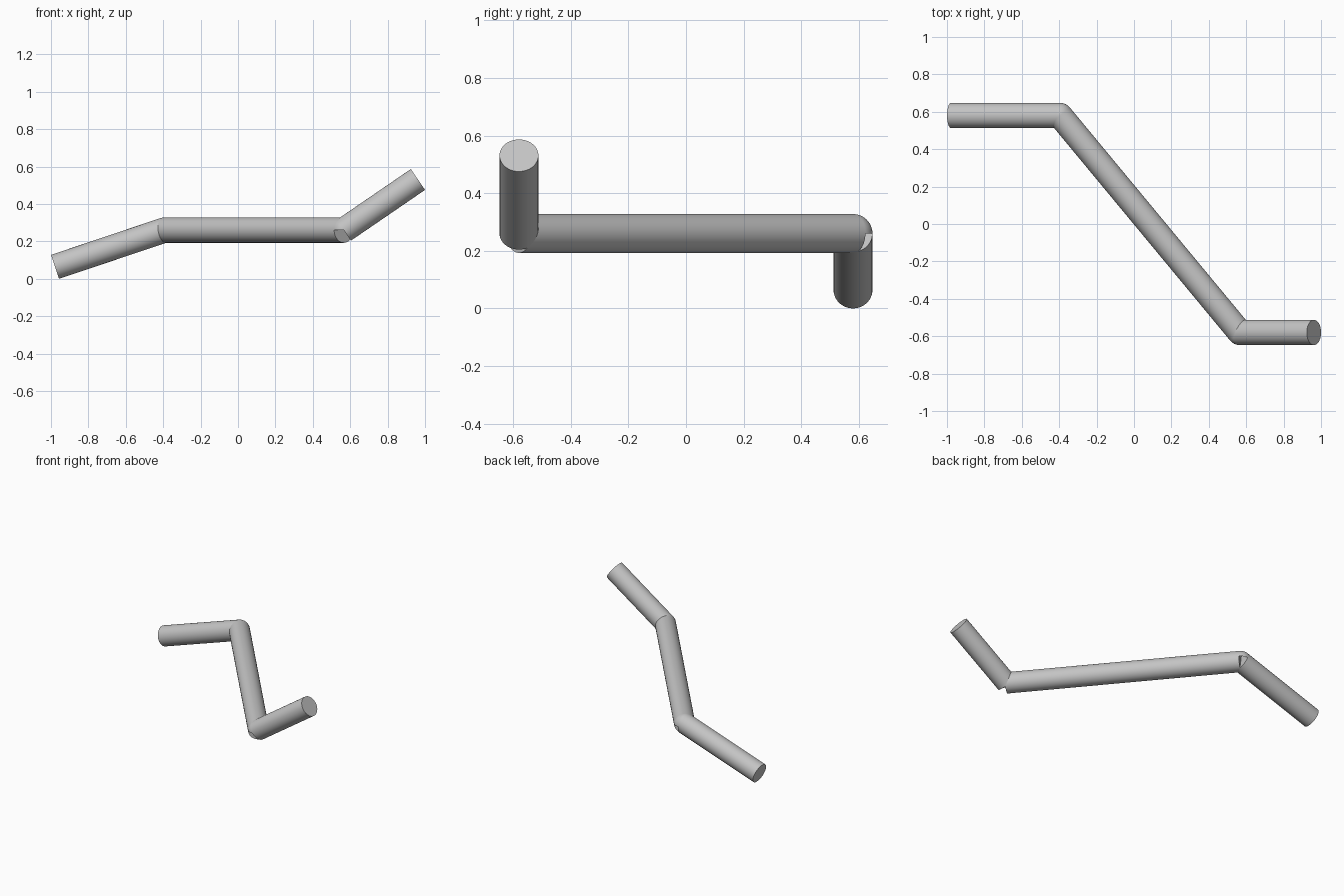
import bpy
import bmesh
from mathutils import Vector

cube = bpy.data.objects.get("Cube")
if cube:
    bpy.data.objects.remove(cube, do_unlink=True)

RADIUS = 0.0675
SIDES = 48

grey = bpy.data.materials.new("light_grey")
grey.use_nodes = True
grey.diffuse_color = (0.55, 0.55, 0.55, 1)
grey.node_tree.nodes["Principled BSDF"].inputs["Base Color"].default_value = (0.55, 0.55, 0.55, 1)


def finish(obj, name):
    obj.name = name
    obj.data.name = name
    obj.data.materials.append(grey)
    bpy.ops.object.select_all(action='DESELECT')
    obj.select_set(True)
    bpy.context.view_layer.objects.active = obj
    bpy.ops.object.shade_smooth_by_angle(angle=0.6)


def rod(name, start, end):
    """Flat-ended round bar between two points."""
    axis = end - start
    bpy.ops.mesh.primitive_cylinder_add(
        vertices=SIDES, radius=RADIUS, depth=axis.length, location=(start + end) / 2,
        rotation=axis.to_track_quat('Z', 'Y').to_euler())
    finish(bpy.context.object, name)


def dome(name, centre):
    """Upper half of a ball, closed underneath, rounding the top of a joint."""
    bm = bmesh.new()
    bmesh.ops.create_uvsphere(bm, u_segments=SIDES, v_segments=SIDES // 2, radius=RADIUS)
    cut = bmesh.ops.bisect_plane(bm, geom=bm.verts[:] + bm.edges[:] + bm.faces[:],
                                 plane_co=(0, 0, 0), plane_no=(0, 0, 1), clear_inner=True)
    rim = [e for e in cut["geom_cut"] if isinstance(e, bmesh.types.BMEdge)]
    bmesh.ops.holes_fill(bm, edges=rim or [e for e in bm.edges if e.is_boundary], sides=0)
    bmesh.ops.recalc_face_normals(bm, faces=bm.faces)
    mesh = bpy.data.meshes.new(name)
    bm.to_mesh(mesh)
    bm.free()
    obj = bpy.data.objects.new(name, mesh)
    obj.location = centre
    bpy.context.collection.objects.link(obj)
    finish(obj, name)


# Centre line of the bent bar
right_tip = Vector((-0.978, 0.58, 0.064))
right_joint = Vector((-0.395, 0.58, 0.26))
left_joint = Vector((0.566, -0.58, 0.26))
left_tip = Vector((0.962, -0.58, 0.531))

# Three straight bars
rod("right_arm", right_tip, right_joint)
rod("middle_bar", right_joint, left_joint)
rod("left_arm", left_joint, left_tip)

# Rounded joint tops
dome("right_joint_dome", right_joint)
dome("left_joint_dome", left_joint)
